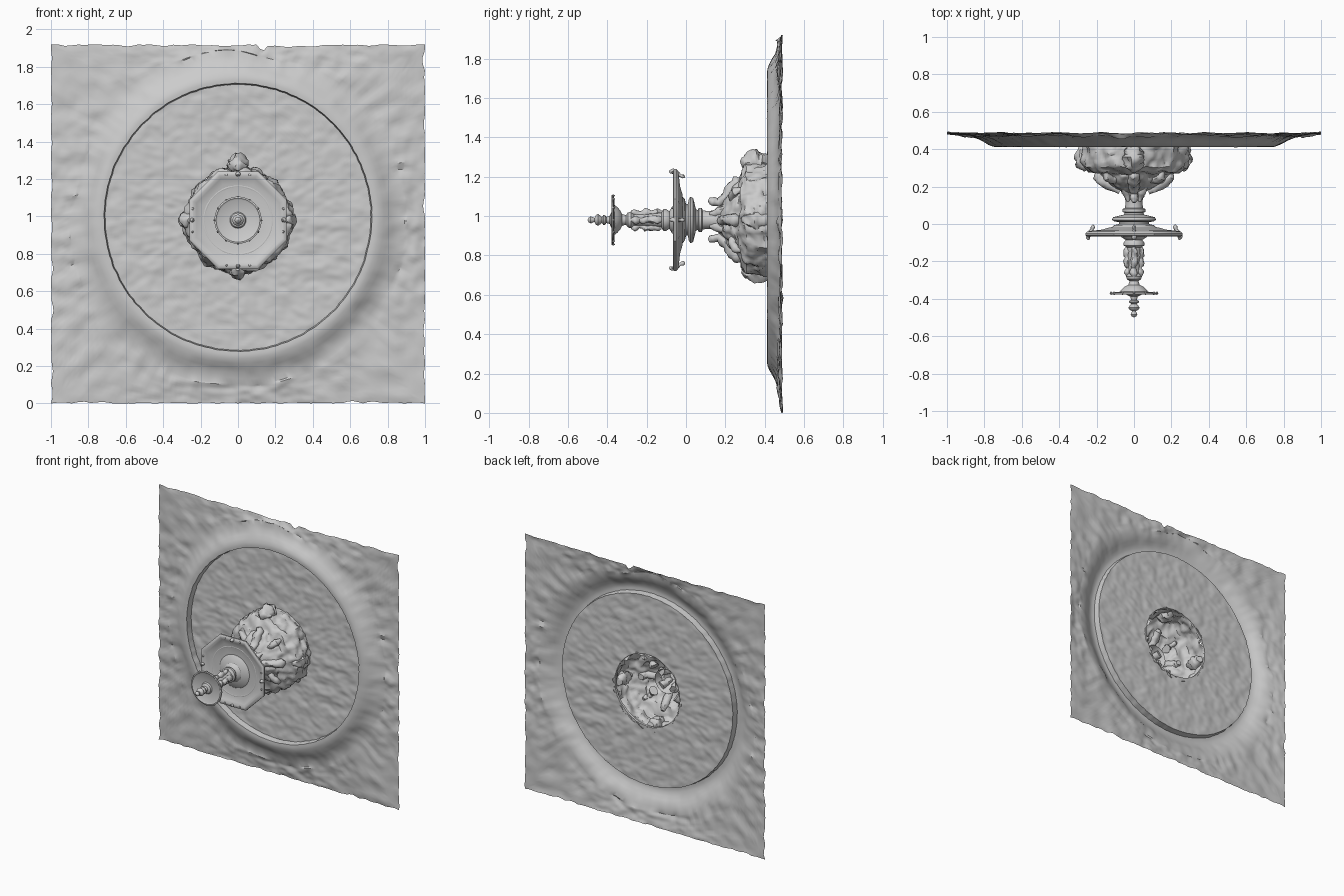
import bpy, bmesh, math
from mathutils import Vector, noise

if "Cube" in bpy.data.objects:
    bpy.data.objects.remove(bpy.data.objects["Cube"])

CZ = 0.98          # height of the fountain axis (runs along y)
TAU = math.tau


def finish(name, bm, angle=35, face_front=False):
    bmesh.ops.recalc_face_normals(bm, faces=bm.faces)
    if face_front and sum(f.normal.y * f.calc_area() for f in bm.faces) > 0:
        bmesh.ops.reverse_faces(bm, faces=bm.faces)
    me = bpy.data.meshes.new(name)
    bm.to_mesh(me)
    bm.free()
    ob = bpy.data.objects.new(name, me)
    bpy.context.collection.objects.link(ob)
    bpy.ops.object.select_all(action='DESELECT')
    ob.select_set(True)
    bpy.context.view_layer.objects.active = ob
    bpy.ops.object.shade_smooth_by_angle(angle=math.radians(angle))
    return ob


def skin(bm, rings):
    vr = [[bm.verts.new(p) for p in ring] for ring in rings]
    for a, b in zip(vr, vr[1:]):
        n = len(a)
        for i in range(n):
            bm.faces.new((a[i], a[(i + 1) % n], b[(i + 1) % n], b[i]))
    return vr


def around(y, r, a):
    return Vector((r * math.cos(a), y, CZ + r * math.sin(a)))


def lathe(name, profile, segs=32, turn=0.0):
    bm = bmesh.new()
    skin(bm, [[around(y, max(r, 0.0008), turn + TAU * i / segs)
               for i in range(segs)] for y, r in profile])
    return finish(name, bm)


def lerp_profile(pts, steps):
    out = []
    for p, q in zip(pts, pts[1:]):
        out += [[a + (b - a) * k / steps for a, b in zip(p, q)] for k in range(steps)]
    return out + [list(pts[-1])]


def figures(name, path, angles, segs=10, lump=0.25):
    """Lumpy bodies swept along (y, radius, thickness) and repeated round the axis."""
    bm = bmesh.new()
    pts = lerp_profile(path, 3)
    for a in angles:
        rad = Vector((math.cos(a), 0, math.sin(a)))
        tan = Vector((-math.sin(a), 0, math.cos(a)))
        rings = []
        for k, (y, r, t) in enumerate(pts):
            c = around(y, r, a)
            p, q = pts[max(k - 1, 0)], pts[min(k + 1, len(pts) - 1)]
            d = (rad * (q[1] - p[1]) + Vector((0, q[0] - p[0], 0))).normalized()
            side = d.cross(tan)
            ring = []
            for i in range(segs):
                b = TAU * i / segs
                off = (tan * math.cos(b) + side * math.sin(b)) * t
                ring.append(c + off * (1 + lump * 1.6 * noise.noise((c + off) * 38)))
            rings.append(ring)
        vr = skin(bm, rings)
        bm.faces.new(vr[0])
        bm.faces.new(vr[-1])
    return finish(name, bm, 50)


# Ground sheet: rough square with a raised round rim and a sunken pool floor
def ground():
    bm = bmesh.new()
    n = 320
    floor = 0.458
    prof = [(0.268, floor - 0.015)] + [(0.27 + 0.44 * k / 30, floor) for k in range(31)]
    prof += [(0.716, 0.413), (0.735, 0.411), (0.755, 0.414), (0.78, 0.424),
             (0.805, 0.439), (0.83, 0.453), (0.86, 0.464), (0.89, 0.471)]
    rings = []

    def bump(p, s):
        q = Vector((p.x * 9, 0, p.z * 13))
        return s * (noise.noise(q) + 0.6 * noise.noise(q * 2.3))

    for r, y in prof:
        ring = []
        for i in range(n):
            d = Vector((math.cos(TAU * i / n), math.sin(TAU * i / n), 7))
            rr = r
            if 0.7 < r < 0.75:
                rr += 0.004 * noise.noise(d * 20)
            if r > 0.75:
                rr += (r - 0.75) * 0.35 * noise.noise(d * 2)
            p = Vector((rr * d.x, y, 0.995 + rr * d.y))
            p.y += bump(p, 0.007 if r < 0.7 or r > 0.8 else 0.001)
            ring.append(p)
        rings.append(ring)
    inner = rings[-1]
    for k in range(1, 15):
        ring, t = [], k / 14
        for i in range(n):
            c, s = math.cos(TAU * i / n), math.sin(TAU * i / n)
            m = max(abs(c), abs(s))
            x, z = c / m, 0.96 + 0.96 * s / m
            w = 0.022 * abs(noise.noise(Vector((x * 9, z * 9, 1))))
            if s > 0 and abs(s) == m:
                w += 0.035 * max(0, 1 - abs(x - 0.13) / 0.03)
            if i % (n // 8) or not (i // (n // 8)) % 2:
                x -= w * c / m if abs(c) == m else 0
                z -= w * s / m if abs(s) == m else 0
            p = inner[i].lerp(Vector((x, 0.487, z)), t)
            p.y += bump(p, 0.01)
            ring.append(p)
        rings.append(ring)
    skin(bm, rings)
    return finish("ground_sheet", bm, 30, True)


# Rocky base: open lumpy shell, upright drum with a shelf and a narrower cone
def rock_base():
    bm = bmesh.new()
    prof = lerp_profile([(0.46, 0.272), (0.41, 0.285), (0.35, 0.28), (0.305, 0.275), (0.28, 0.245),
                         (0.265, 0.185), (0.235, 0.16), (0.20, 0.115), (0.17, 0.06)], 4)
    n = 128
    rings = []
    for y, r in prof:
        ring = []
        for i in range(n):
            a = TAU * i / n
            p = around(y, r, a)
            k = noise.noise(p * 16) + 0.6 * noise.noise(p * 34)
            rr = r + 0.022 * k * min(1, r / 0.15)
            ring.append(around(y + 0.014 * noise.noise(p * 20 + Vector((5, 5, 5))), rr, a))
        rings.append(ring)
    skin(bm, rings)
    return finish("rock_base", bm, 40)


ground()
rock_base()

quarter = [TAU * i / 4 for i in range(4)]
diagonal = [a + TAU / 8 for a in quarter]

# Carved clusters on the base and creatures climbing the stem
shell = [(0.42, 0.26, 0.025), (0.39, 0.27, 0.04), (0.35, 0.27, 0.045),
         (0.31, 0.265, 0.035), (0.285, 0.255, 0.012)]
figures("base_shells", shell, [quarter[0], quarter[2], quarter[3]], 14, 0.35)
figures("base_top_shell", [(y - 0.005, r + 0.025, t * 1.2) for y, r, t in shell],
        [quarter[1]], 14, 0.35)
climb = [(0.28, 0.205, 0.012), (0.265, 0.195, 0.028), (0.23, 0.155, 0.032),
         (0.20, 0.115, 0.026), (0.165, 0.088, 0.02), (0.135, 0.096, 0.023), (0.115, 0.105, 0.01)]
figures("stem_creatures", climb, quarter[1::2], 12)
figures("side_creatures", [(0.28, 0.18, 0.02), (0.25, 0.185, 0.032), (0.225, 0.165, 0.028),
                           (0.20, 0.12, 0.024), (0.175, 0.075, 0.02)], quarter[0::2], 12)
figures("creature_tails", [(0.25, 0.13, 0.03), (0.235, 0.17, 0.02), (0.25, 0.205, 0.022),
                           (0.285, 0.22, 0.012)], diagonal)
figures("stem_scrolls", [(0.22, 0.075, 0.03), (0.17, 0.055, 0.024), (0.14, 0.045, 0.016),
                         (0.12, 0.045, 0.008)], diagonal)

# Lower stem with mouldings and round collar under the basin
lathe("lower_stem", [(0.24, 0.09), (0.18, 0.07), (0.15, 0.052), (0.12, 0.045), (0.085, 0.048),
                     (0.08, 0.062), (0.065, 0.062), (0.06, 0.05), (0.05, 0.055), (0.042, 0.09),
                     (0.036, 0.112), (0.022, 0.118), (0.014, 0.105), (0.01, 0.08), (0.0, 0.08),
                     (-0.006, 0.105), (-0.02, 0.12), (-0.03, 0.10), (-0.03, 0.02)], 40)

# Octagonal basin, corner radius enlarged so the flats sit on the axes
k = 1 / math.cos(math.pi / 8)
lathe("large_basin", [(y, r * k) for y, r in [
    (-0.014, 0.09), (-0.018, 0.13), (-0.03, 0.17), (-0.036, 0.225), (-0.04, 0.25),
    (-0.05, 0.26), (-0.06, 0.26), (-0.066, 0.25), (-0.066, 0.238), (-0.056, 0.222),
    (-0.046, 0.19), (-0.04, 0.13), (-0.04, 0.03)]], 8, TAU / 16)
lathe("basin_inner_ring", [(-0.036, 0.20), (-0.046, 0.185), (-0.046, 0.18), (-0.036, 0.165)], 40)
figures("rim_spouts", [(-0.004, 0.22, 0.004), (-0.014, 0.22, 0.011), (-0.03, 0.225, 0.008),
                       (-0.055, 0.246, 0.012), (-0.074, 0.246, 0.012), (-0.084, 0.24, 0.005)],
        quarter, 8)
figures("rim_studs", [(-0.06, 0.25, 0.005), (-0.069, 0.25, 0.007), (-0.073, 0.25, 0.003)],
        [a + d for a in quarter for d in (0.25, -0.25)], 8)

# Upper stem with foot, shaft and neck
lathe("upper_stem", [(-0.035, 0.13), (-0.05, 0.11), (-0.062, 0.07), (-0.075, 0.06), (-0.085, 0.045),
                     (-0.10, 0.055), (-0.115, 0.055), (-0.125, 0.038), (-0.17, 0.035),
                     (-0.23, 0.03), (-0.265, 0.03), (-0.28, 0.042), (-0.295, 0.038),
                     (-0.305, 0.024), (-0.325, 0.03), (-0.335, 0.05), (-0.35, 0.066),
                     (-0.362, 0.075)], 32)
figures("upper_stem_figures", [(-0.125, 0.036, 0.012), (-0.145, 0.038, 0.02), (-0.18, 0.032, 0.018),
                               (-0.21, 0.038, 0.021), (-0.235, 0.03, 0.012), (-0.262, 0.036, 0.018),
                               (-0.28, 0.036, 0.008)], quarter, 10, 0.4)

# Small top dish
lathe("small_dish", [(-0.355, 0.04), (-0.362, 0.075), (-0.366, 0.118), (-0.37, 0.126),
                     (-0.376, 0.126), (-0.378, 0.117), (-0.372, 0.108), (-0.37, 0.02)], 48)
figures("dish_drips", [(-0.362, 0.122, 0.004), (-0.37, 0.124, 0.007), (-0.379, 0.122, 0.003)],
        [TAU * i / 12 for i in range(12)], 6, 0.1)

# Finial
lathe("finial", [(-0.368, 0.045), (-0.38, 0.038), (-0.388, 0.02), (-0.405, 0.016), (-0.412, 0.026),
                 (-0.42, 0.026), (-0.427, 0.014), (-0.435, 0.022), (-0.447, 0.03),
                 (-0.458, 0.024), (-0.465, 0.01), (-0.474, 0.014), (-0.484, 0.018),
                 (-0.494, 0.012), (-0.5, 0.0)], 20)
